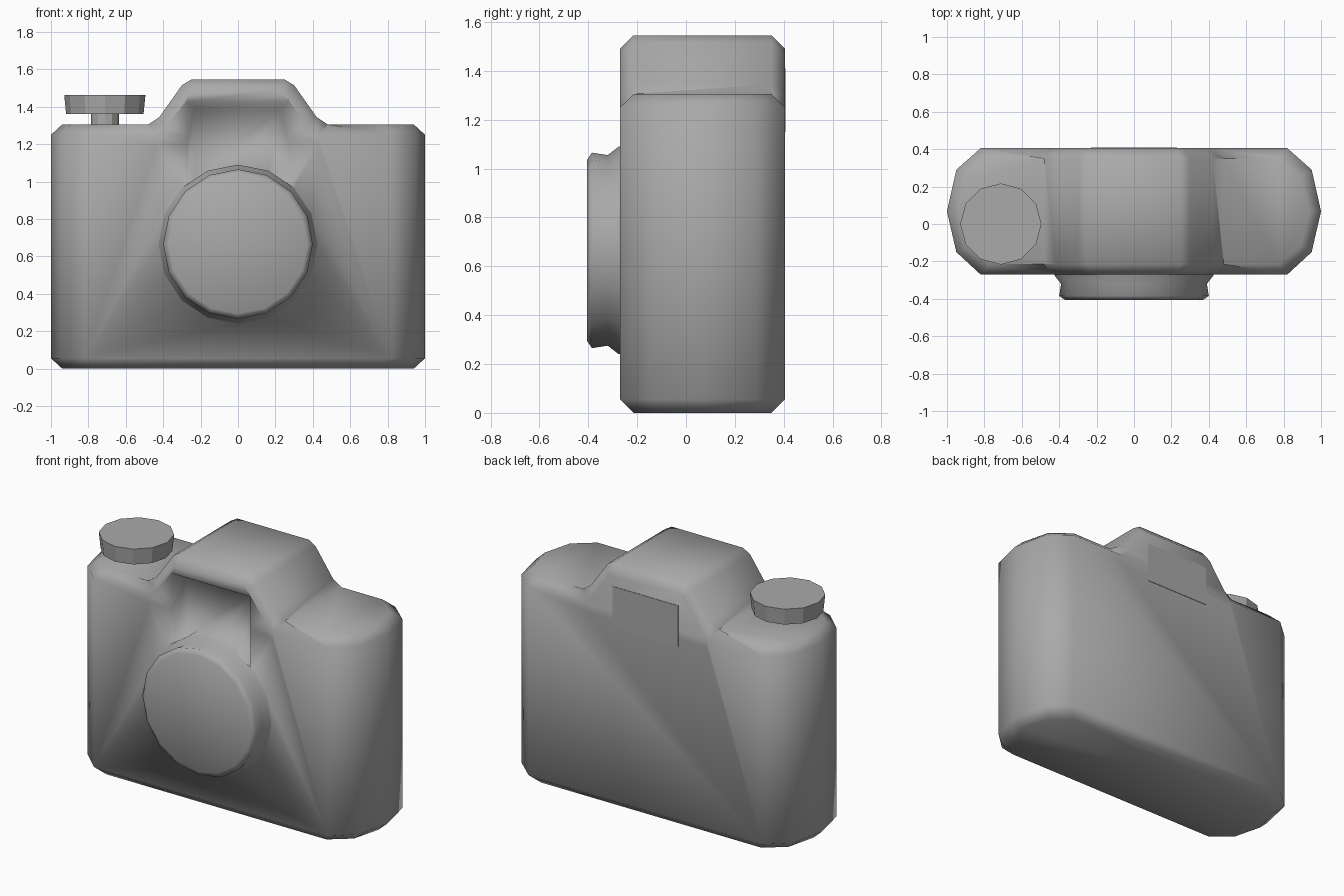
import bpy, bmesh, math
from mathutils import Vector

old = bpy.data.objects.get("Cube")
if old:
    bpy.data.objects.remove(old, do_unlink=True)

grey = bpy.data.materials.new("mid grey")
grey.use_nodes = True
grey.diffuse_color = (0.4, 0.4, 0.4, 1)
grey.node_tree.nodes["Principled BSDF"].inputs["Base Color"].default_value = (0.4, 0.4, 0.4, 1)

FRONT, BACK = -0.27, 0.405
MID = (FRONT + BACK) / 2


def loft(name, rings):
    """Closed solid through rings with equal point counts."""
    bm = bmesh.new()
    loops = [[bm.verts.new(p) for p in ring] for ring in rings]
    n = len(loops[0])
    for a, b in zip(loops, loops[1:]):
        for i in range(n):
            j = (i + 1) % n
            bm.faces.new((a[i], a[j], b[j], b[i]))
    bm.faces.new(loops[0])
    bm.faces.new(loops[-1])
    bmesh.ops.recalc_face_normals(bm, faces=bm.faces)
    mesh = bpy.data.meshes.new(name)
    bm.to_mesh(mesh)
    bm.free()
    mesh.materials.append(grey)
    ob = bpy.data.objects.new(name, mesh)
    bpy.context.collection.objects.link(ob)
    return ob


def circle(r, n):
    return [(r * math.sin(math.tau * i / n), r * math.cos(math.tau * i / n)) for i in range(n)]


def combine(target, tool, operation):
    """Apply a boolean and discard the tool."""
    mod = target.modifiers.new(operation, 'BOOLEAN')
    mod.operation, mod.object, mod.solver = operation, tool, 'EXACT'
    bpy.context.view_layer.objects.active = target
    bpy.ops.object.modifier_apply(modifier=mod.name)
    bpy.data.objects.remove(tool, do_unlink=True)


# Body: rounded plan with chamfered top and bottom
half = [(0.82, FRONT), (0.95, -0.15), (1.0, MID), (0.95, 0.29), (0.82, BACK)]
plan = half + [(-x, y) for x, y in reversed(half)]


def plan_ring(z, sx, sy):
    return [(x * sx, MID + (y - MID) * sy, z) for x, y in plan]


body = loft("body", [plan_ring(0, 0.94, 0.835), plan_ring(0.055, 1, 1),
                     plan_ring(1.25, 1, 1), plan_ring(1.305, 0.94, 0.835)])

# Viewfinder hump: front profile with chamfered front and back
side = [(0.48, 1.2), (0.48, 1.305), (0.42, 1.345), (0.30, 1.515), (0.25, 1.545)]
inner = [(0.43, 1.2), (0.43, 1.25), (0.375, 1.305), (0.26, 1.47), (0.23, 1.49)]


def hump_ring(points, y):
    return [(x, y, z) for x, z in points + [(-x, z) for x, z in reversed(points)]]


hump = loft("hump", [hump_ring(inner, FRONT), hump_ring(side, FRONT + 0.055),
                     hump_ring(side, BACK - 0.055), hump_ring(inner, BACK)])
combine(body, hump, 'UNION')


# Recess in the front of the hump
def box_ring(y, w, low, high):
    return [(-w, y, low), (w, y, low), (w, y, high), (-w, y, high)]


recess = loft("recess_cutter", [box_ring(-0.30, 0.29, 0.95, 1.44),
                                box_ring(-0.18, 0.23, 0.95, 1.39)])
combine(body, recess, 'DIFFERENCE')

# Lens barrel with a waisted flange
lens = loft("lens", [[(x, y, 0.665 + z) for x, z in circle(r, 16)] for r, y in
                     [(0.425, -0.15), (0.425, -0.275), (0.39, -0.32), (0.40, -0.385), (0.37, -0.405)]])
combine(body, lens, 'UNION')
for poly in body.data.polygons:
    poly.use_smooth = True


# Winding knob on its stem
def knob_ring(r, z):
    return [(-0.712 + x, y, z) for x, y in circle(r, 12)]


loft("knob_stem", [knob_ring(0.075, 1.28), knob_ring(0.075, 1.37)])
loft("knob", [knob_ring(0.207, 1.36), knob_ring(0.217, 1.462)])

# Eyepiece window on the back
loft("eyepiece_window", [box_ring(BACK - 0.002, 0.23, 1.15, 1.41),
                         box_ring(BACK + 0.003, 0.23, 1.15, 1.41)])
